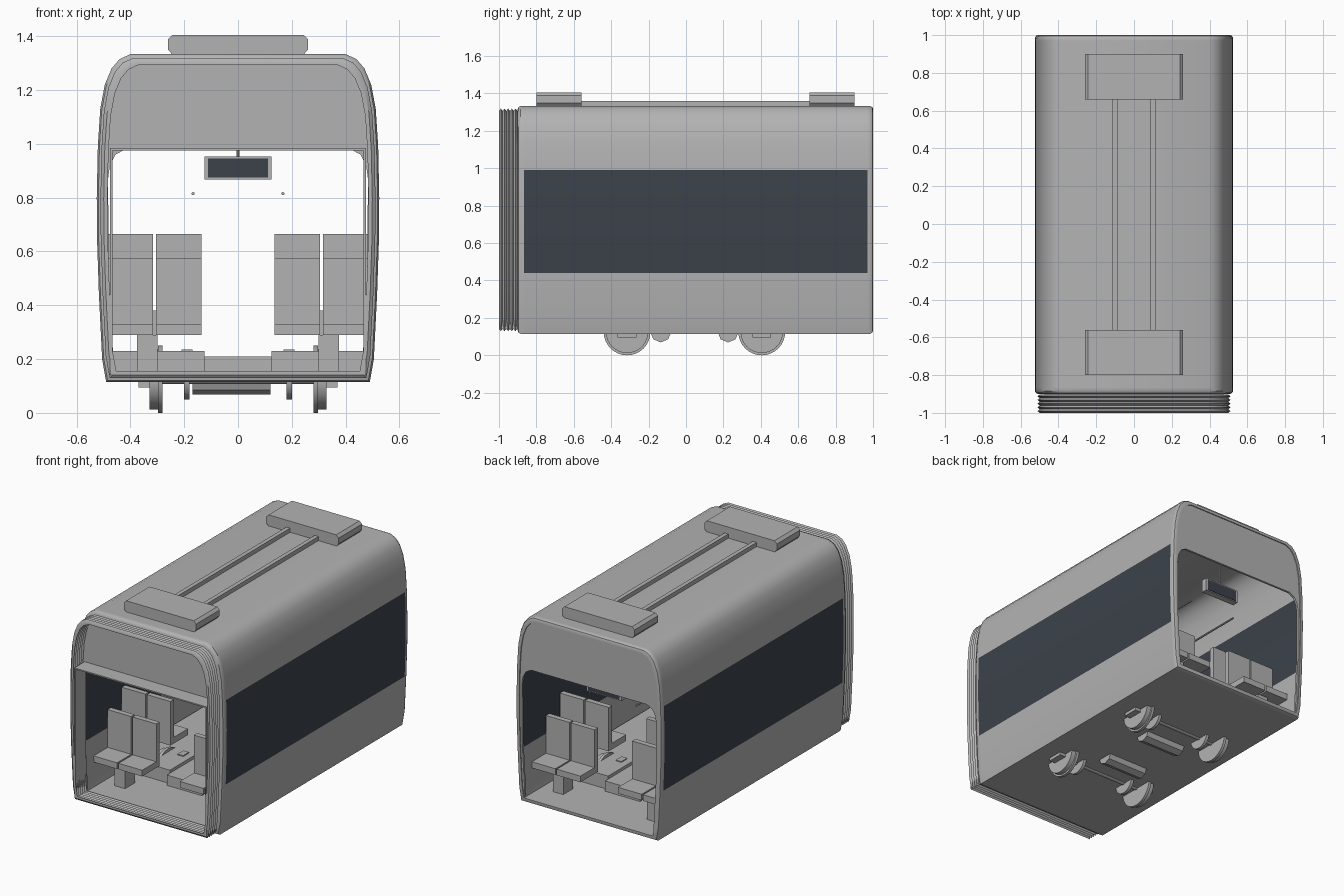
import bpy, bmesh, math
from mathutils import Matrix, Vector

if "Cube" in bpy.data.objects:
    bpy.data.objects.remove(bpy.data.objects["Cube"], do_unlink=True)


def material(name, rgb):
    m = bpy.data.materials.new(name)
    m.use_nodes = True
    m.diffuse_color = (*rgb, 1)
    m.node_tree.nodes["Principled BSDF"].inputs["Base Color"].default_value = (*rgb, 1)
    return m


GREY = material("body grey", (0.45, 0.45, 0.45))
GLASS = material("dark glass", (0.045, 0.055, 0.07))
MID = 0.05  # middle of the car body along y


def finish(name, bm, mats=(GREY,), smooth=False):
    bmesh.ops.recalc_face_normals(bm, faces=bm.faces)
    mesh = bpy.data.meshes.new(name)
    bm.to_mesh(mesh)
    bm.free()
    ob = bpy.data.objects.new(name, mesh)
    bpy.context.collection.objects.link(ob)
    for m in mats:
        mesh.materials.append(m)
    if smooth:
        bpy.ops.object.select_all(action="DESELECT")
        ob.select_set(True)
        bpy.context.view_layer.objects.active = ob
        bpy.ops.object.shade_smooth_by_angle(angle=math.radians(35))
    return ob


def box(name, x, y, z, mat=GREY):
    bm = bmesh.new()
    size = Vector((x[1] - x[0], y[1] - y[0], z[1] - z[0]))
    mid = Vector((x[0] + x[1], y[0] + y[1], z[0] + z[1])) / 2
    bmesh.ops.create_cube(bm, size=1, matrix=Matrix.Translation(mid) @ Matrix.Diagonal((*size, 1)))
    return finish(name, bm, (mat,))


def rod(name, a, b, r, sides=24):
    a, b = Vector(a), Vector(b)
    bm = bmesh.new()
    turn = (b - a).to_track_quat("Z", "Y").to_matrix().to_4x4()
    bmesh.ops.create_cone(bm, cap_ends=True, segments=sides, radius1=r, radius2=r,
                          depth=(b - a).length, matrix=Matrix.Translation((a + b) / 2) @ turn)
    return finish(name, bm, smooth=True)


def prism(name, outline, y0, y1):
    """Extrude an outline of (x, z) points along y."""
    bm = bmesh.new()
    face = bm.faces.new([bm.verts.new((x, y0, z)) for x, z in outline])
    new = bmesh.ops.extrude_face_region(bm, geom=[face])["geom"]
    bmesh.ops.translate(bm, verts=[v for v in new if isinstance(v, bmesh.types.BMVert)],
                        vec=(0, y1 - y0, 0))
    return finish(name, bm)


# Half cross-section of the car body, from the floor up to the roof
HALF = [(0.49, 0.115), (0.505, 0.2), (0.517, 0.44), (0.524, 0.65), (0.525, 0.8), (0.521, 0.99),
        (0.512, 1.13), (0.495, 1.22), (0.47, 1.28), (0.44, 1.315), (0.4, 1.333)]


def section(inset, half=HALF):
    pts = half + [(-x, z) for x, z in reversed(half)]
    return [(x * (1 - inset / 0.525), 0.725 + (z - 0.725) * (1 - inset / 0.61)) for x, z in pts]


def loft(name, rings, mats=(GREY,), window=None):
    """Skin a closed sequence of (y, inset) rings; window is a y range for the panes."""
    bm = bmesh.new()
    loops = [[bm.verts.new((x, y, z)) for x, z in section(i)] for y, i in rings]
    n = len(loops[0])
    for k, a in enumerate(loops):
        b = loops[(k + 1) % len(loops)]
        ys = sorted((rings[k][0], rings[(k + 1) % len(rings)][0]))
        for j in range(n):
            f = bm.faces.new((a[j], a[(j + 1) % n], b[(j + 1) % n], b[j]))
            c = f.calc_center_median()
            if window and ys == list(window) and 0.44 < c.z < 0.99 and abs(c.x) > 0.3:
                f.material_index = 1
    return finish(name, bm, mats, True)


# Car body shell with window bands
pane = (-0.865, 0.97)
loft("body_shell", [(-0.9, 0.018), (-0.895, 0.006), (-0.885, 0), (pane[0], 0), (pane[1], 0),
                    (0.985, 0), (0.996, 0.006), (1, 0.015), (1, 0.028), (pane[1], 0.028),
                    (pane[0], 0.028), (-0.9, 0.028)], (GREY, GLASS), pane)

# Folded gangway bellows
folds = [(-1 + 0.0098 * k, 0.014 if k % 2 else 0.026) for k in range(11)]
loft("gangway_bellows", folds + [(y, i + 0.014) for y, i in reversed(folds)])

# End walls with an arched opening
arch = [(0.46, 0.145), (0.48, 0.5), (0.483, 0.87), (0.476, 0.92), (0.455, 0.96), (0.415, 0.982)]
arch += [(-x, z) for x, z in reversed(arch)]
rim = [p for p in section(0.02) if p[1] > 0.15]
rim = [(0.482, 0.145)] + rim + [(-0.482, 0.145)]
for name, y in (("front_end_wall", -0.895), ("back_end_wall", 0.98)):
    prism(name, rim + arch[::-1], y, y + 0.014)

# Gangway doorway lining
box("doorway_lintel", (-0.475, 0.475), (-1, -0.89), (0.976, 0.984))
for s, side in ((1, "left"), (-1, "right")):
    box(side + "_doorway_post", sorted((s * 0.467, s * 0.475)), (-1, -0.89), (0.14, 0.976))

# Roof units and the conduits joining them
unit = [(0.26, 1.35), (0.26, 1.388), (0.243, 1.405)]
unit = [(0.245, 1.333)] + unit
for name, y in (("front_roof_unit", -0.8), ("back_roof_unit", 0.66)):
    prism(name, unit + [(-x, z) for x, z in reversed(unit)], y, y + 0.24)
for s, side in ((1, "left"), (-1, "right")):
    box(side + "_roof_conduit", sorted((s * 0.088, s * 0.115)), (-0.565, 0.665), (1.325, 1.36))

# Raised floor over the running gear
box("aisle_step", (-0.125, 0.125), (MID - 0.6, MID + 0.6), (0.14, 0.21))
for s, side in ((1, "left"), (-1, "right")):
    box(side + "_platform", sorted((s * 0.125, s * 0.47)), (MID - 0.57, MID + 0.57), (0.14, 0.23))
    for e in (1, -1):
        box(side + "_floor_hatch", sorted((s * 0.17, s * 0.21)),
            sorted((MID + e * 0.31, MID + e * 0.37)), (0.23, 0.236))


def seat_pair(s, y, facing, z):
    """Two seats side by side with the backrest at y."""
    for x in (0.135, 0.315):
        xs = sorted((s * x, s * (x + 0.17)))
        box("seat_cushion", xs, sorted((y, y + facing * 0.18)), (z, z + 0.04))
        box("seat_backrest", xs, sorted((y, y + facing * 0.035)), (z + 0.04, z + 0.285))
    box("seat_pedestal", sorted((s * 0.3, s * 0.375)),
        sorted((y + facing * 0.02, y + facing * 0.12)), (0.14, z))


# Back-to-back seats: low rows face the ends, high rows face the middle
for s in (1, -1):
    for e in (1, -1):
        seat_pair(s, MID + e * 0.66, e, 0.29)
        seat_pair(s, MID + e * 0.55, -e, 0.38)

# Handrails and the hanging display
for s, side in ((1, "left"), (-1, "right")):
    rod(side + "_handrail", (s * 0.167, MID - 0.7, 0.815), (s * 0.167, MID + 0.7, 0.815), 0.006, 8)
box("display_case", (-0.125, 0.125), (0.8, 0.84), (0.868, 0.953))
for name, y in (("display_front_glass", 0.797), ("display_back_glass", 0.839)):
    box(name, (-0.112, 0.112), (y, y + 0.004), (0.874, 0.945), GLASS)
rod("display_hanger", (0, 0.82, 0.95), (0, 0.82, 1.3), 0.006, 8)

# Running gear
for e in (1, -1):
    y = MID + e * 0.36 - 0.005
    rod("axle", (-0.37, y, 0.125), (0.37, y, 0.125), 0.018, 12)
    for s in (1, -1):
        rod("wheel_tread", (s * 0.285, y, 0.125), (s * 0.328, y, 0.125), 0.113, 32)
        rod("wheel_flange", (s * 0.28, y, 0.125), (s * 0.298, y, 0.125), 0.125, 32)
        rod("brake_disc", (s * 0.18, y, 0.125), (s * 0.2, y, 0.125), 0.075, 24)
        box("axle_box", sorted((s * 0.325, s * 0.37)), (y - 0.05, y + 0.05), (0.095, 0.14))
    rod("traction_motor", (-0.17, y - e * 0.18, 0.125), (0.12, y - e * 0.18, 0.125), 0.056, 8)
